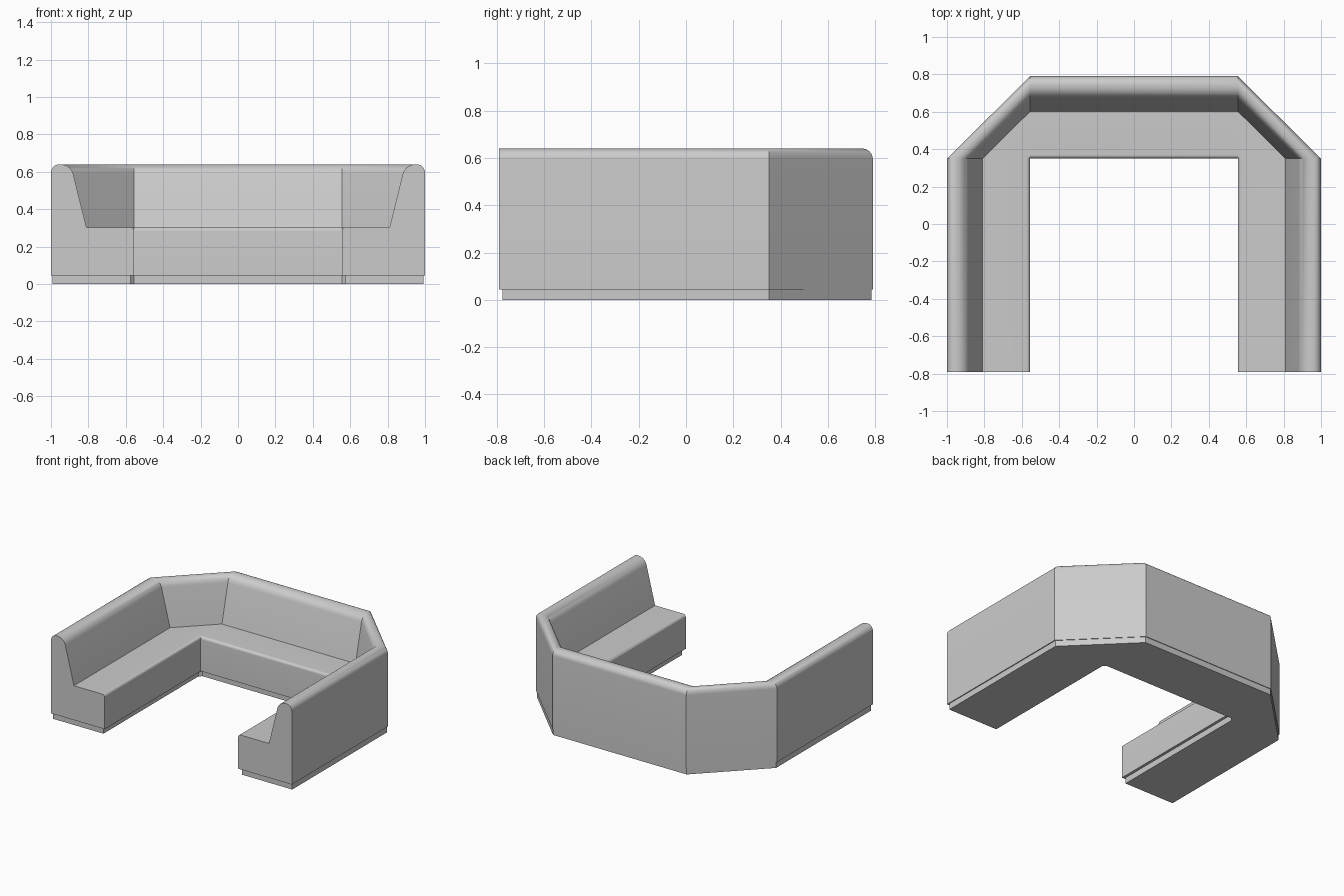
import bpy, bmesh, math
from mathutils import Vector

if "Cube" in bpy.data.objects:
    bpy.data.objects.remove(bpy.data.objects["Cube"])


def fillet(corners, steps=8):
    """Round each (x, z, radius) corner of a closed profile with an arc."""
    pts = []
    for i, (x, z, r) in enumerate(corners):
        c = Vector((x, z))
        if r == 0:
            pts.append(c)
            continue
        a = (Vector(corners[i - 1][:2]) - c).normalized()
        b = (Vector(corners[(i + 1) % len(corners)][:2]) - c).normalized()
        half = a.angle(b) / 2
        centre = c + (a + b).normalized() * r / math.sin(half)
        va = (c + a * r / math.tan(half) - centre).normalized()
        vb = (c + b * r / math.tan(half) - centre).normalized()
        for k in range(steps + 1):
            pts.append(centre + va.slerp(vb, k / steps) * r)
    return pts


def sweep(name, stations, profile):
    """Sweep (depth fraction, z) profile through (outer, inner) stations, mirrored in x."""
    full = stations + [((-o[0], o[1]), (-i[0], i[1])) for o, i in reversed(stations)]
    bm = bmesh.new()
    rings = []
    for o, i in full:
        rings.append([bm.verts.new((*Vector(o).lerp(Vector(i), u), z)) for u, z in profile])
    n = len(profile)
    for r, s in zip(rings, rings[1:]):
        for k in range(n):
            j = (k + 1) % n
            bm.faces.new((r[k], r[j], s[j], s[k]))
    bm.faces.new(rings[0])
    bm.faces.new(rings[-1])
    bmesh.ops.remove_doubles(bm, verts=bm.verts, dist=0.0002)
    bmesh.ops.recalc_face_normals(bm, faces=bm.faces)
    mesh = bpy.data.meshes.new(name)
    bm.to_mesh(mesh)
    bm.free()
    ob = bpy.data.objects.new(name, mesh)
    bpy.context.collection.objects.link(ob)
    bpy.ops.object.select_all(action='DESELECT')
    ob.select_set(True)
    bpy.context.view_layer.objects.active = ob
    bpy.ops.object.shade_smooth_by_angle(angle=math.radians(30))
    return ob


# Upholstered bench: seat and sloped backrest in one cross-section
D = 0.445
bench_profile = [(x / D, z) for x, z in fillet([
    (0, 0.045, 0), (0, 0.64, 0.045), (0.106, 0.64, 0.07),
    (0.19, 0.303, 0), (D, 0.303, 0.02), (D, 0.045, 0)])]
sweep("bench", [((-1, -0.79), (-0.555, -0.79)),
                ((-1, 0.35), (-0.555, 0.35)),
                ((-0.555, 0.79), (-0.555, 0.35))], bench_profile)

# Recessed plinth under the bench
sweep("plinth", [((-0.993, -0.775), (-0.575, -0.775)),
                 ((-0.993, 0.35), (-0.575, 0.35)),
                 ((-0.555, 0.785), (-0.555, 0.37))],
      [(0, 0), (0, 0.045), (1, 0.045), (1, 0)])
